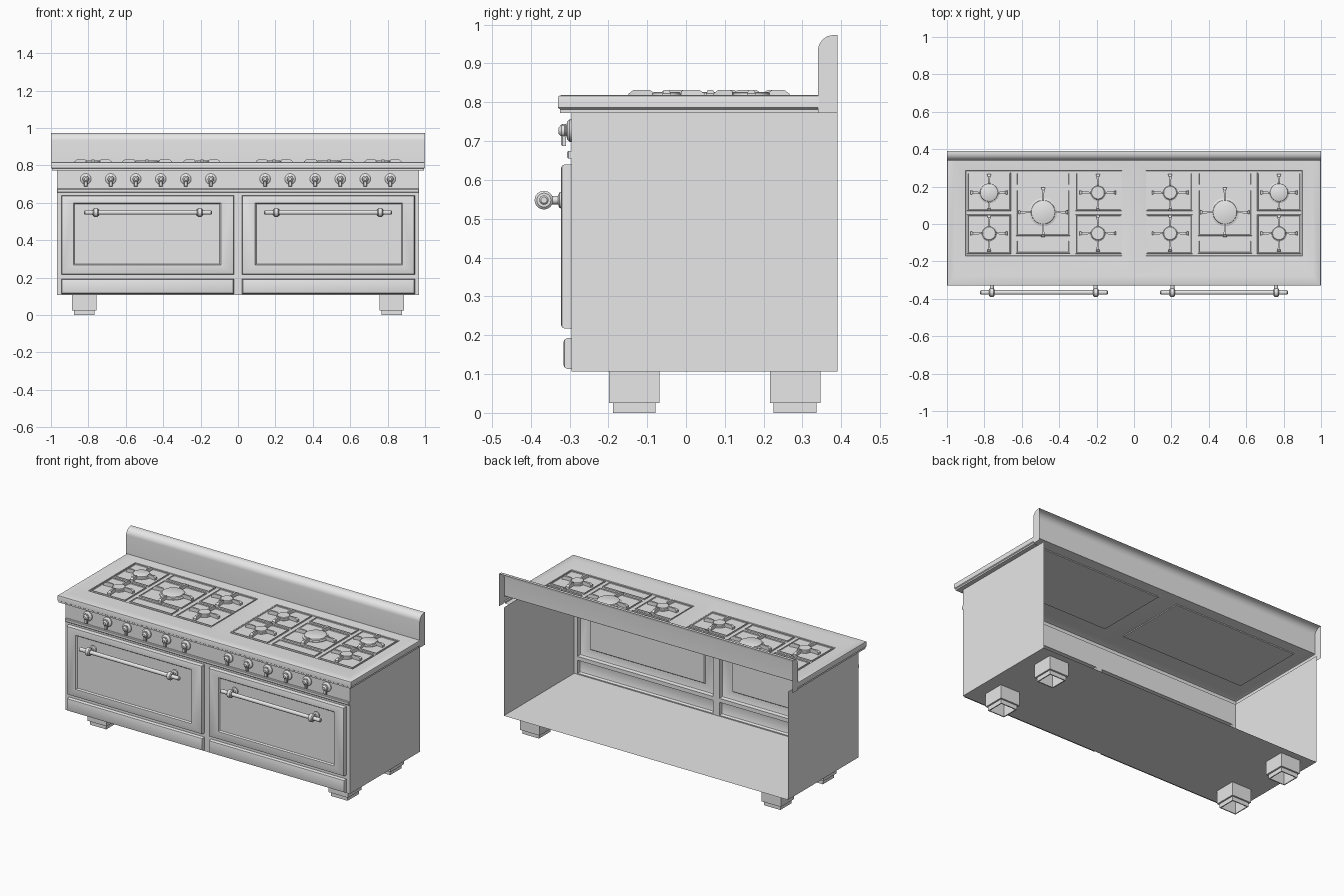
import bpy, bmesh, math
from mathutils import Vector

cube = bpy.data.objects.get("Cube")
if cube:
    bpy.data.objects.remove(cube, do_unlink=True)

metal = bpy.data.materials.new("light_grey_metal")
metal.use_nodes = True
metal.diffuse_color = (0.8, 0.8, 0.8, 1)
metal.node_tree.nodes["Principled BSDF"].inputs["Base Color"].default_value = (0.8, 0.8, 0.8, 1)


def add(name, verts, faces, recalc=True):
    """Mesh of the left half, mirrored across x = 0."""
    mesh = bpy.data.meshes.new(name)
    mesh.from_pydata([tuple(v) for v in verts], [], faces)
    if recalc:
        bm = bmesh.new()
        bm.from_mesh(mesh)
        bmesh.ops.recalc_face_normals(bm, faces=bm.faces)
        bm.to_mesh(mesh)
        bm.free()
    mesh.shade_smooth()
    mesh.set_sharp_from_angle(angle=math.radians(35))
    mesh.materials.append(metal)
    ob = bpy.data.objects.new(name, mesh)
    bpy.context.collection.objects.link(ob)
    ob.modifiers.new("Mirror", "MIRROR")
    return ob


def shell(name, rings, upright=False, cap=True, skip=(), skip_until=99):
    """Skin nested rectangles (u0, u1, v0, v1, depth).
    skip: sides left open (0 low v, 1 high u, 2 high v, 3 low u)."""
    verts, faces = [], []
    for u0, u1, v0, v1, d in rings:
        for u, v in ((u0, v0), (u1, v0), (u1, v1), (u0, v1)):
            verts.append((u, d, v) if upright else (u, v, d))
    for k in range(len(rings) - 1):
        for i in range(4):
            if i in skip and k < skip_until:
                continue
            j = (i + 1) % 4
            a = 4 * k
            faces.append((a + i, a + j, a + 4 + j, a + 4 + i))
    if cap:
        n = len(verts)
        faces.append((n - 4, n - 3, n - 2, n - 1))
    return add(name, verts, faces)


def inset(rect, amount, depth):
    u0, u1, v0, v1 = rect
    return (u0 + amount, u1 - amount, v0 + amount, v1 - amount, depth)


def lathe(name, profile, origin, axis, sides=24):
    """Turn (radius, height) points around an axis, with both ends capped."""
    q = Vector(axis).to_track_quat("Z", "Y")
    verts, faces = [], []
    for r, h in profile:
        for s in range(sides):
            t = 2 * math.pi * s / sides
            verts.append(q @ Vector((r * math.cos(t), r * math.sin(t), h)) + Vector(origin))
    for k in range(len(profile) - 1):
        for s in range(sides):
            a, b = k * sides + s, k * sides + (s + 1) % sides
            faces.append((a, b, b + sides, a + sides))
    faces += [tuple(range(sides)), tuple(range(len(verts) - sides, len(verts)))]
    return add(name, verts, faces)


FRONT, BACK, SIDE, BASE, RIM = -0.295, 0.39, 0.968, 0.107, 0.773

# Body: floor and sides, open at the back
add("body_floor", [(0, FRONT, BASE), (0, BACK, BASE), (SIDE, BACK, BASE), (SIDE, FRONT, BASE)],
    [(0, 1, 2, 3)], recalc=False)
add("body_side", [(SIDE, FRONT, BASE), (SIDE, BACK, BASE), (SIDE, BACK, RIM), (SIDE, FRONT, RIM)],
    [(0, 1, 2, 3)], recalc=False)

# Front frame with openings for the oven door and drawer
xs = (0, 0.022, 0.945, SIDE)
zs = (BASE, 0.113, 0.193, 0.217, 0.64, RIM)
grid = [(x, FRONT, z) for z in zs for x in xs]
cells = []
for j in range(len(zs) - 1):
    for i in range(len(xs) - 1):
        if not (i == 1 and j in (1, 3)):
            a = j * len(xs) + i
            cells.append((a, a + 1, a + 1 + len(xs), a + len(xs)))
add("front_frame", grid, cells, recalc=False)

# Oven door with rounded edge and sunken panel
door = (0.022, 0.945, 0.217, 0.64)
window = (0.092, 0.88, 0.267, 0.60)
shell("oven_door", [inset(door, 0, FRONT), inset(door, 0, -0.312), inset(door, 0.003, -0.319),
                    inset(door, 0.01, -0.322), inset(window, 0, -0.322),
                    inset(window, 0.006, -0.314)], upright=True)

# Drawer front
drawer = (0.022, 0.945, 0.113, 0.193)
shell("drawer_front", [inset(drawer, 0, FRONT), inset(drawer, 0, -0.305),
                       inset(drawer, 0.004, -0.313), inset(drawer, 0.012, -0.316)], upright=True)

# Trim strip under the control panel
strip = (0, SIDE, 0.655, 0.675)
shell("trim_strip", [(*strip, FRONT), (*strip, -0.303), (0, SIDE - 0.003, 0.658, 0.672, -0.306)],
      upright=True, skip=(3,))

# Door handle
HZ, HY = 0.548, -0.366
lathe("handle_bar", [(0.008, 0), (0.012, 0.004), (0.012, 0.679), (0.008, 0.683)],
      (0.14, HY, HZ), (1, 0, 0))
for x in (0.205, 0.76):
    lathe("handle_bracket", [(0.018, -0.014), (0.024, -0.009), (0.024, 0.009), (0.018, 0.014)],
          (x, HY, HZ), (1, 0, 0))
    lathe("handle_post", [(0.022, 0), (0.02, 0.005), (0.011, 0.009), (0.011, 0.035)],
          (x, -0.321, HZ), (0, -1, 0), 16)

# Control knobs with lever grips
for i in range(6):
    x = 0.145 + i * 0.1338
    lathe("knob_bezel", [(0.029, 0), (0.029, 0.005), (0.023, 0.011), (0.014, 0.013), (0.012, 0.018)],
          (x, FRONT, 0.727), (0, -1, 0))
    lathe("knob_hub", [(0.015, 0.015), (0.017, 0.018), (0.016, 0.026), (0.008, 0.033)],
          (x, FRONT, 0.727), (0, -1, 0), 16)
    grip = (x - 0.009, x + 0.009, 0.687, 0.744)
    shell("knob_grip", [inset(grip, 0, -0.309), inset(grip, 0, -0.318),
                        inset(grip, 0.003, -0.322)], upright=True)

# Cooktop: overhanging rim, sloped surround and sunken pan
TOP, PAN, JOIN = 0.819, 0.806, 0.342
shell("cooktop", [(0, SIDE, FRONT, JOIN, RIM), (0, 0.995, -0.324, JOIN, RIM),
                  (0, 0.995, -0.324, JOIN, 0.782), (0, 1, -0.33, JOIN, 0.786),
                  (0, 1, -0.33, JOIN, 0.81), (0, 0.998, -0.328, JOIN, 0.816),
                  (0, 0.99, -0.32, JOIN, TOP), (0, 0.957, -0.28, JOIN, TOP),
                  (0.063, 0.90, -0.17, 0.285, 0.811), (0.065, 0.898, -0.168, 0.283, PAN)],
      skip=(2, 3), skip_until=7)

# Grate frames on the pan
columns = ((0.066, 0.313, ((-0.16, 0.05), (0.07, 0.276))),
           (0.342, 0.631, ((-0.157, -0.085), (-0.063, 0.185), (0.205, 0.276))),
           (0.658, 0.893, ((-0.16, 0.05), (0.07, 0.276))))
for x0, x1, rows in columns:
    for y0, y1 in rows:
        r = (x0, x1, y0, y1)
        shell("grate_frame", [inset(r, 0, PAN), inset(r, 0.001, 0.813), inset(r, 0.005, 0.813),
                              inset(r, 0.007, 0.809)])


# Tapered pan support reaching out from a burner
def support(x, y, dx, dy, start, length):
    verts = []
    for dist, half, top in ((start, 0.004, 0.828), (start + 0.006, 0.004, 0.831),
                            (start + length - 0.012, 0.007, 0.831), (start + length, 0.011, 0.822)):
        for side, z in ((-half, PAN), (half, PAN), (half, top), (-half, top)):
            verts.append((x + dx * dist - dy * side, y + dy * dist + dx * side, z))
    faces = [(0, 1, 2, 3), (12, 13, 14, 15)]
    for k in (0, 4, 8):
        for i in range(4):
            j = (i + 1) % 4
            faces.append((k + i, k + j, k + 4 + j, k + 4 + i))
    add("pan_support", verts, faces)


# Burners
burners = ((0.193, 0.168, 0.043), (0.193, -0.05, 0.043), (0.486, 0.063, 0.075),
           (0.775, 0.168, 0.056), (0.775, -0.05, 0.043))
for x, y, r in burners:
    lathe("burner", [(r, 0), (r, 0.007), (r * 0.9, 0.010), (r * 0.86, 0.010), (r * 0.84, 0.018),
                     (r * 0.78, 0.020)], (x, y, PAN), (0, 0, 1), 32)
    for dx, dy in ((1, 0), (-1, 0), (0, 1), (0, -1)):
        start = r * 0.85
        support(x, y, dx, dy, start, (0.132 if r > 0.07 else 0.098) - start)

# Backsplash: hollow rounded cover, open at the back
R, HIGH, FACE = 0.04, 0.973, 0.34
path = [(FACE, RIM)]
for i in range(9):
    t = math.pi / 2 * i / 8
    path.append((FACE + R - R * math.cos(t), HIGH - R + R * math.sin(t)))
path.append((BACK, HIGH))
n = len(path)
verts = [(x, y, z) for x in (0, 1) for y, z in path] + [(1, BACK, RIM)]
faces = [(i, i + 1, n + i + 1, n + i) for i in range(1, n - 1)]
faces.append(tuple(range(n, 2 * n + 1)))
# the front wall only starts at the cooktop surface
verts += [(0, FACE, TOP), (1, FACE, TOP)]
faces.append((2 * n + 1, 1, n + 1, 2 * n + 2))
add("backsplash", verts, faces)

# Stepped feet, hollow underneath
for y in (-0.133, 0.281):
    foot = (0.756, 0.888, y - 0.065, y + 0.065)
    shell("foot", [inset(foot, 0, BASE), inset(foot, 0, 0.025), inset(foot, 0.01, 0.025),
                   inset(foot, 0.01, 0), inset(foot, 0.016, 0), inset(foot, 0.016, 0.09)])
